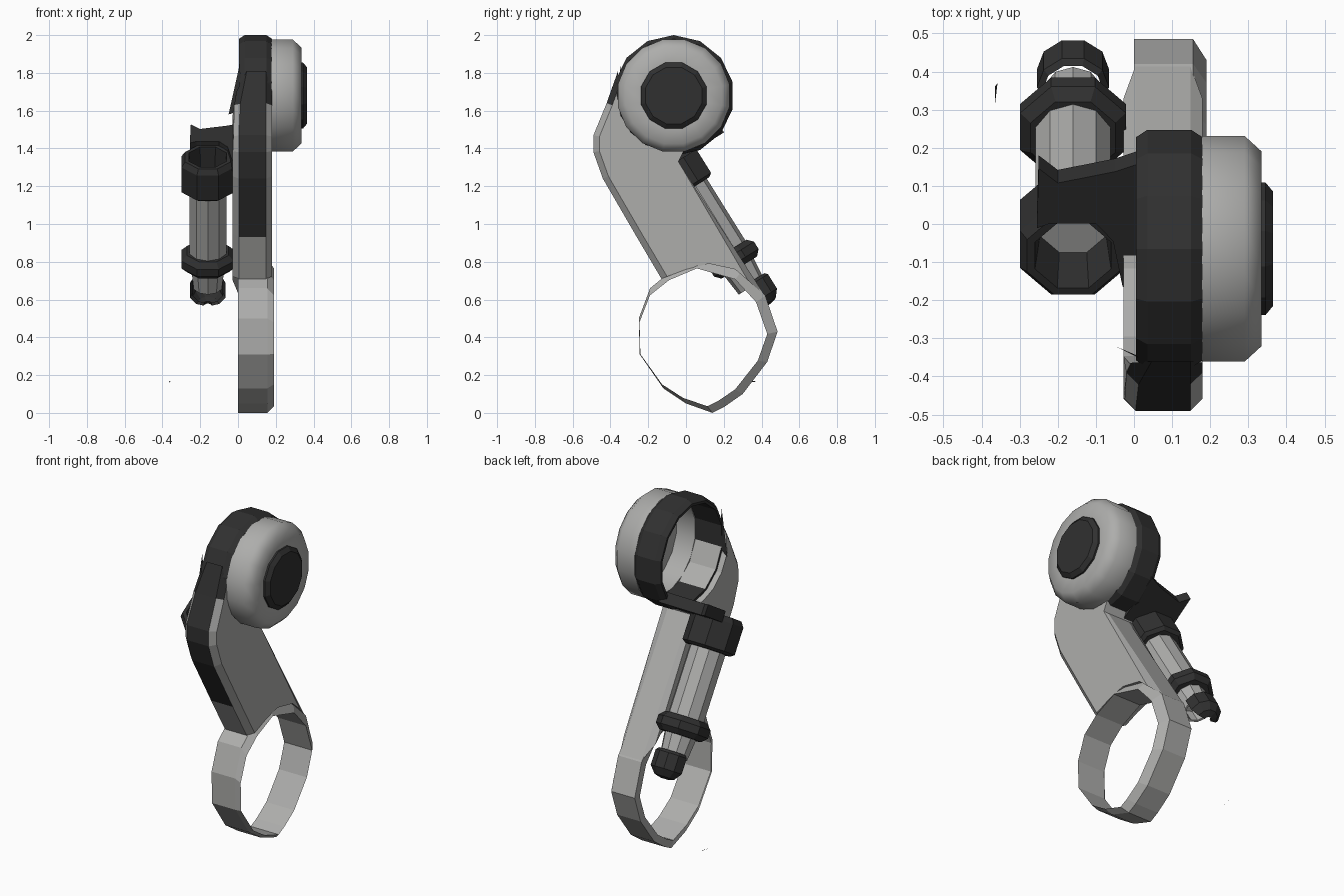
import bpy, bmesh, math
from mathutils import Vector

cube = bpy.data.objects.get("Cube")
if cube:
    bpy.data.objects.remove(cube, do_unlink=True)


def material(name, rgb):
    m = bpy.data.materials.new(name)
    m.use_nodes = True
    m.diffuse_color = (*rgb, 1)
    bsdf = m.node_tree.nodes["Principled BSDF"]
    bsdf.inputs["Base Color"].default_value = (*rgb, 1)
    bsdf.inputs["Roughness"].default_value = 0.7
    return m


LIGHT = material("light grey", (0.42, 0.42, 0.41))
DARK = material("charcoal", (0.03, 0.03, 0.03))


def finish(name, bm, mats, smooth=None):
    bmesh.ops.recalc_face_normals(bm, faces=bm.faces)
    me = bpy.data.meshes.new(name)
    bm.to_mesh(me)
    bm.free()
    ob = bpy.data.objects.new(name, me)
    bpy.context.collection.objects.link(ob)
    for m in mats:
        me.materials.append(m)
    if smooth:
        bpy.ops.object.select_all(action='DESELECT')
        ob.select_set(True)
        bpy.context.view_layer.objects.active = ob
        bpy.ops.object.shade_smooth_by_angle(angle=math.radians(smooth))
    return ob


def lathe(name, profile, origin, axis, sides, mat, closed=False, arc=None, smooth=None):
    """Spin (radius, distance) points around an axis through origin."""
    bm = bmesh.new()
    quat = Vector(axis).to_track_quat('Z', 'Y')
    start, sweep = arc or (math.pi / sides, math.tau)
    count = sides + 1 if arc else sides
    rings = []
    for i in range(count):
        a = start + sweep * i / sides
        rings.append([bm.verts.new(Vector(origin) + quat @ Vector(
            (r * math.cos(a), r * math.sin(a), t))) for r, t in profile])
    n = len(profile)
    for i in range(sides):
        p, q = rings[i], rings[(i + 1) % count]
        for j in range(n if closed else n - 1):
            k = (j + 1) % n
            bm.faces.new((p[j], p[k], q[k], q[j]))
    bmesh.ops.remove_doubles(bm, verts=bm.verts, dist=1e-5)
    bmesh.ops.dissolve_degenerate(bm, edges=bm.edges, dist=1e-5)
    return finish(name, bm, [mat], smooth)


def prism(bm, lower, upper):
    """Join two matching loops of points into a closed solid."""
    a = [bm.verts.new(p) for p in lower]
    b = [bm.verts.new(p) for p in upper]
    bm.faces.new(a)
    bm.faces.new(b)
    for i in range(len(a)):
        j = (i + 1) % len(a)
        bm.faces.new((a[i], a[j], b[j], b[i]))


# Upper housing: dark ring, hollow light drum and dark end cap
HUB = Vector((0, -0.065, 1.68))
ring = lathe("upper_ring", [(0.285, 0.005), (0.3, 0.005), (0.32, 0.035), (0.32, 0.15),
                            (0.3, 0.18), (0.285, 0.18)],
             HUB, (1, 0, 0), 14, DARK, closed=True)
ring.data.materials.append(LIGHT)
for f in ring.data.polygons:
    d = f.center - HUB
    d.x = 0
    # light lining where the arm meets the ring
    if f.normal.dot(d) < -0.1 and d.y < -0.08 and d.z < -0.05:
        f.material_index = 1
lathe("drum", [(0, 0.30), (0.28, 0.30), (0.28, 0.178), (0.302, 0.178), (0.302, 0.29),
               (0.26, 0.335), (0.175, 0.335), (0, 0.335)],
      HUB, (1, 0, 0), 16, LIGHT, smooth=50)
lathe("drum_cap", [(0.18, 0.33), (0.18, 0.345), (0.155, 0.365), (0, 0.365)],
      HUB, (1, 0, 0), 12, DARK)

# Arm plate: outline wraps under the ring and runs down to the loop
outline = [(-0.36, 1.81), (-0.42, 1.64), (-0.49, 1.47), (-0.49, 1.38), (-0.44, 1.24),
           (-0.26, 0.93), (-0.13, 0.71), (0.0, 0.76), (0.12, 0.79), (0.26, 0.76),
           (0.415, 0.625), (-0.04, 1.33)]
for deg in range(280, 160, -20):
    a = math.radians(deg)
    outline.append((HUB.y + 0.3 * math.cos(a), HUB.z + 0.3 * math.sin(a)))
bm = bmesh.new()
prism(bm, [(-0.028 + 0.2 * max(0, z - 1.6), y, z) for y, z in outline],
      [(0.18, y, z) for y, z in outline])
bmesh.ops.recalc_face_normals(bm, faces=bm.faces)


def on_outer_edge(v):
    near_hub = (v.co.yz - HUB.yz).length < 0.31
    under = -0.1 < v.co.y < 0.3 and v.co.z < 0.8
    return not near_hub and not under


rim = [e for e in bm.edges if abs(e.verts[0].co.x - e.verts[1].co.x) < 0.05
       and all(on_outer_edge(v) for v in e.verts)]
bmesh.ops.bevel(bm, geom=rim, offset=0.032, segments=1, affect='EDGES', clamp_overlap=True)
bmesh.ops.recalc_face_normals(bm, faces=bm.faces)
for f in bm.faces:
    c = f.calc_center_median()
    front = f.normal.y < -0.4 and c.z > 0.93
    f.material_index = int((front and abs(f.normal.x) < 0.2) or (front and c.z > 1.6))
finish("arm", bm, [LIGHT, DARK])

# Lower loop: thin band, thicker towards the back and under the arm
loop = [(-0.25, 0.5), (-0.19, 0.66), (-0.08, 0.75), (0.08, 0.82), (0.3, 0.755),
        (0.42, 0.62), (0.485, 0.43), (0.43, 0.27), (0.3, 0.1), (0.2, 0.03),
        (0.14, 0.0), (0.0, 0.05), (-0.12, 0.13), (-0.245, 0.31)]
bm = bmesh.new()
sections = []
for y, z in loop:
    iy, iz = -0.2 + (y + 0.2) * 0.92, 0.32 + (z - 0.32) * 0.89
    sections.append([bm.verts.new(p) for p in (
        (0.0, y, z), (0.155, y, z), (0.19, iy, iz), (0.005, iy, iz))])
for i, p in enumerate(sections):
    q = sections[(i + 1) % len(sections)]
    for j in range(4):
        k = (j + 1) % 4
        bm.faces.new((p[j], p[k], q[k], q[j]))
finish("lower_loop", bm, [LIGHT])

# Slanted side cylinder with collars, recessed into the upper one
TOP = Vector((-0.16, -0.03, 1.27))
AXIS = Vector((0, 0.53, -0.85)).normalized()
ACROSS = Vector((0, 0.85, 0.53)).normalized()
lathe("shaft", [(0, 0.055), (0.103, 0.055), (0.103, 0.56), (0.092, 0.58), (0.078, 0.71),
                (0.066, 0.71), (0.066, 0.62), (0, 0.62)],
      TOP, AXIS, 10, LIGHT)
lathe("upper_collar", [(0.108, -0.1), (0.13, -0.1), (0.15, -0.07), (0.15, 0.085),
                       (0.128, 0.1), (0.09, 0.1)],
      TOP, AXIS, 8, DARK, closed=True)
lathe("lower_collar", [(0.09, 0.485), (0.12, 0.485), (0.15, 0.515), (0.15, 0.56),
                       (0.12, 0.59), (0.07, 0.59)],
      TOP, AXIS, 8, DARK, closed=True)
# Half-shell guard hooked over the back of the nozzle
lathe("shaft_tip", [(0.08, 0.685), (0.095, 0.70), (0.095, 0.79), (0.06, 0.83),
                    (0.02, 0.84), (0.02, 0.825), (0.05, 0.815), (0.08, 0.78), (0.08, 0.71)],
      TOP + ACROSS * 0.02, AXIS, 5, DARK, closed=True, arc=(0, math.pi))

# Hood bracket: slanted plate lying on the collar top and reaching the ring
plate = [(-0.25, 0.285), (-0.2, 0.24), (-0.05, 0.275), (0.04, 0.31), (0.04, -0.12),
         (-0.03, -0.08), (-0.055, 0.06), (-0.1, 0.115), (-0.22, 0.115), (-0.255, 0.1)]
layers = []
for depth in (-0.125, -0.06):
    layers.append([Vector((x, TOP.y, TOP.z)) + ACROSS * u + AXIS * depth
                   for x, u in plate])
bm = bmesh.new()
prism(bm, *layers)
finish("hood_bracket", bm, [DARK])

# Thin fin on the ring edge and a loose chip beside the loop
for name, corners in (
        ("ring_fin", ((-0.05, -0.32, 1.58), (0.01, -0.35, 1.85), (0.02, -0.35, 1.6))),
        ("loose_chip", ((-0.365, 0.31, 0.16), (-0.358, 0.37, 0.165), (-0.365, 0.36, 0.17)))):
    bm = bmesh.new()
    bm.faces.new([bm.verts.new(p) for p in corners])
    finish(name, bm, [DARK])
